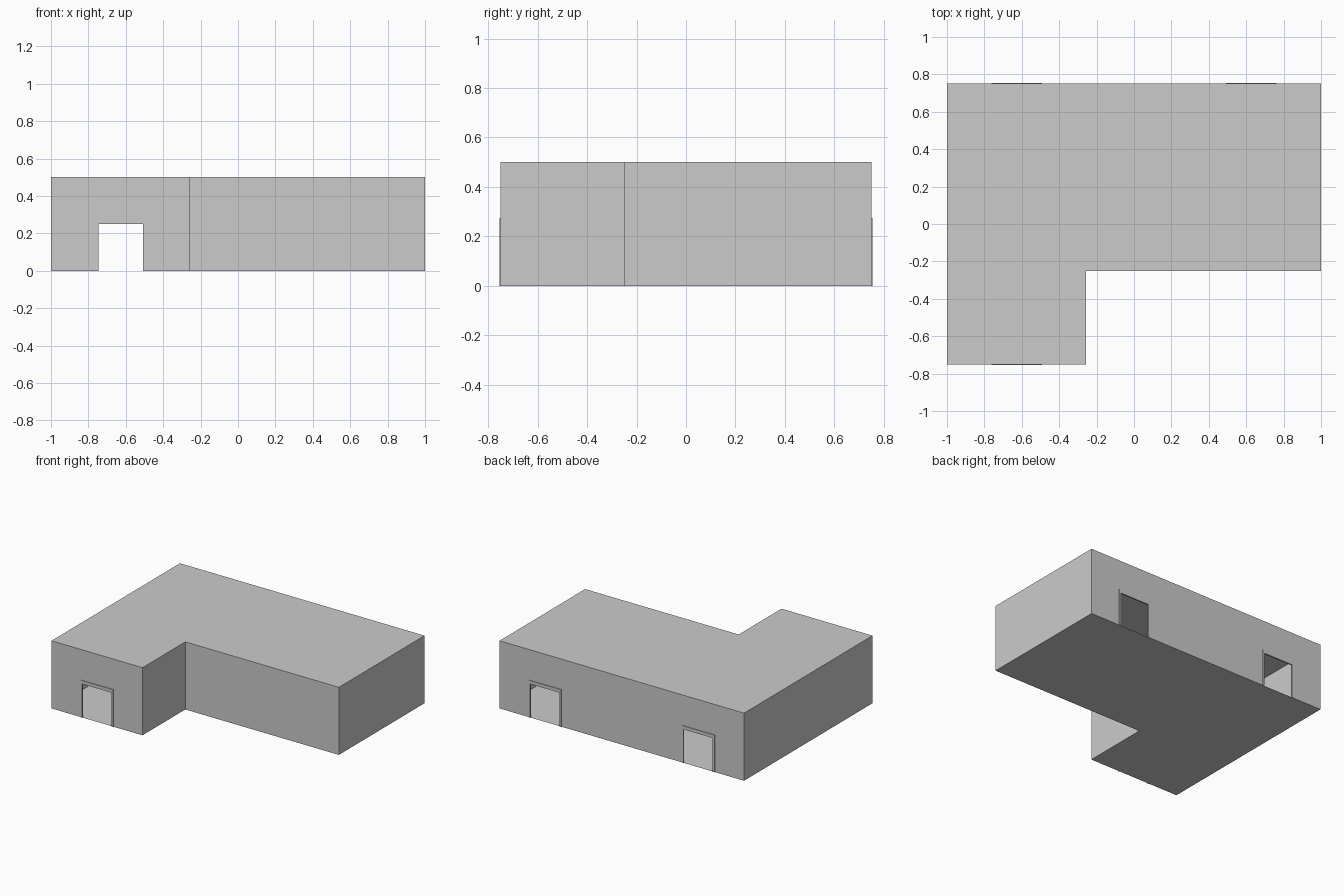
import bpy, bmesh

if "Cube" in bpy.data.objects:
    bpy.data.objects.remove(bpy.data.objects["Cube"])

H = 0.5                        # building height
DOOR_X, DOOR_W, DOOR_H = 0.627, 0.24, 0.25
JAMB, LINTEL, DEPTH = 0.014, 0.025, 0.01
X_IN, Y_IN = -0.256, -0.25     # inner corner of the L
FOOT = [(-1, -0.75), (X_IN, -0.75), (X_IN, Y_IN), (1, Y_IN), (1, 0.75), (-1, 0.75)]


def make_object(name, bm):
    bmesh.ops.remove_doubles(bm, verts=bm.verts, dist=1e-5)
    bmesh.ops.recalc_face_normals(bm, faces=bm.faces)
    mesh = bpy.data.meshes.new(name)
    bm.to_mesh(mesh)
    bm.free()
    obj = bpy.data.objects.new(name, mesh)
    bpy.context.collection.objects.link(obj)
    return obj


def face(bm, pts):
    bm.faces.new([bm.verts.new(p) for p in pts])


def door_wall(bm, x0, x1, y, doors):
    """Thin wall along x, notched at the bottom for each door centre."""
    pts = [(x0, y, 0)]
    for c in sorted(doors):
        a, b = c - DOOR_W / 2, c + DOOR_W / 2
        pts += [(a, y, 0), (a, y, DOOR_H), (b, y, DOOR_H), (b, y, 0)]
    face(bm, pts + [(x1, y, 0), (x1, y, H), (x0, y, H)])


# Hollow L-shaped shell: floor, roof, plain walls, notched walls
bm = bmesh.new()
for z in (0, H):
    face(bm, [(x, y, z) for x, y in FOOT])
for i in (1, 2, 3, 5):
    (x0, y0), (x1, y1) = FOOT[i], FOOT[(i + 1) % 6]
    face(bm, [(x0, y0, 0), (x1, y1, 0), (x1, y1, H), (x0, y0, H)])
door_wall(bm, -1, X_IN, -0.75, [-DOOR_X])
door_wall(bm, -1, 1, 0.75, [-DOOR_X, DOOR_X])
make_object("building_shell", bm)


# Door surrounds: U-shaped profile extruded through the wall
def door_frame(name, cx, y):
    a, o = DOOR_W / 2, DOOR_W / 2 + JAMB
    top = DOOR_H + LINTEL
    prof = [(-o, 0), (-a, 0), (-a, DOOR_H), (a, DOOR_H), (a, 0), (o, 0), (o, top), (-o, top)]
    bm = bmesh.new()
    face(bm, [(cx + x, y - DEPTH / 2, z) for x, z in prof])
    ext = bmesh.ops.extrude_face_region(bm, geom=bm.faces[:])
    verts = [g for g in ext["geom"] if isinstance(g, bmesh.types.BMVert)]
    bmesh.ops.translate(bm, verts=verts, vec=(0, DEPTH, 0))
    make_object(name, bm)


door_frame("front_door_frame", -DOOR_X, -0.75)
door_frame("back_door_frame_left", -DOOR_X, 0.75)
door_frame("back_door_frame_right", DOOR_X, 0.75)
